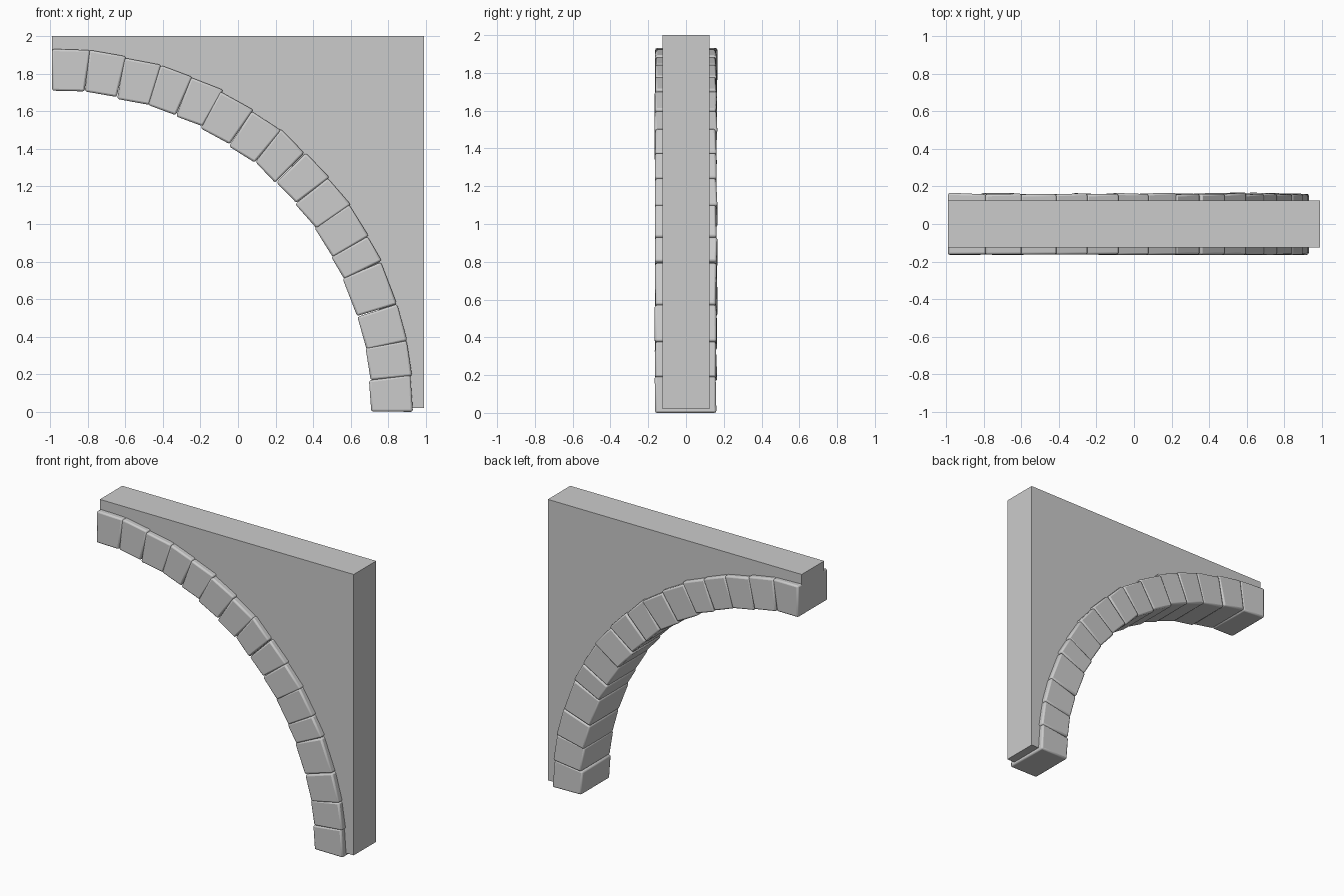
import bpy, bmesh, random
from math import radians, sin, cos
from mathutils import Vector

random.seed(7)
cube = bpy.data.objects.get("Cube")
if cube:
    bpy.data.objects.remove(cube, do_unlink=True)

CENTRE_X, CENTRE_Z = -0.99, 0.01
INNER, OUTER = 1.70, 1.922

stone_grey = bpy.data.materials.new("stone_grey")
stone_grey.use_nodes = True
GREY = (0.6, 0.6, 0.6, 1)
stone_grey.diffuse_color = GREY
stone_grey.node_tree.nodes["Principled BSDF"].inputs["Base Color"].default_value = GREY


def arc(radius, degrees, y):
    a = radians(degrees)
    return Vector((CENTRE_X + radius * cos(a), y, CENTRE_Z + radius * sin(a)))


def extruded(name, outline, depth):
    """Extrude a closed outline backwards along y."""
    bm = bmesh.new()
    face = bm.faces.new([bm.verts.new(p) for p in outline])
    result = bmesh.ops.extrude_face_region(bm, geom=[face])
    moved = [g for g in result["geom"] if isinstance(g, bmesh.types.BMVert)]
    bmesh.ops.translate(bm, vec=(0, depth, 0), verts=moved)
    bmesh.ops.recalc_face_normals(bm, faces=bm.faces)
    mesh = bpy.data.meshes.new(name)
    bm.to_mesh(mesh)
    bm.free()
    mesh.materials.append(stone_grey)
    obj = bpy.data.objects.new(name, mesh)
    bpy.context.collection.objects.link(obj)
    return obj


# Spandrel wall, its curved edge buried inside the arch stones
wall = [Vector((0.99, -0.125, 0.02)), Vector((0.99, -0.125, 2)), Vector((-0.99, -0.125, 2))]
wall += [arc(1.82, 90 - (90 - 0.32) * i / 32, -0.125) for i in range(33)]
extruded("spandrel_wall", wall, 0.25)

# Arch stones, each slightly uneven, with worn edges
joints = [-0.3, 5.5, 11, 17, 24.3, 28.7, 34.6, 40.1, 45.5,
          50.8, 56.3, 62, 67.3, 72.4, 78.2, 84, 90]
last = len(joints) - 2
for i, (start, end) in enumerate(zip(joints, joints[1:])):
    tilt = random.uniform(-0.007, 0.007)
    shift = random.uniform(-0.004, 0.004)
    outline = []
    for radius, angle, side in ((INNER, start, -1), (OUTER, start, -1),
                                (OUTER, end, 1), (INNER, end, 1)):
        outer_end = (i == 0 and side < 0) or (i == last and side > 0)
        wobble = 0 if outer_end else random.uniform(-0.2, 0.2)
        outline.append(arc(radius + shift + side * tilt, angle + wobble, -0.164))
    stone = extruded(f"arch_stone_{i + 1}", outline, 0.328)
    for v in stone.data.vertices:
        v.co.y += random.uniform(-0.002, 0.002) if v.co.y < 0 else random.uniform(-0.008, 0.004)
    bevel = stone.modifiers.new("worn_edges", "BEVEL")
    bevel.width = 0.011
    bevel.segments = 2
    bpy.ops.object.select_all(action="DESELECT")
    stone.select_set(True)
    bpy.context.view_layer.objects.active = stone
    bpy.ops.object.shade_smooth_by_angle(angle=radians(50))
